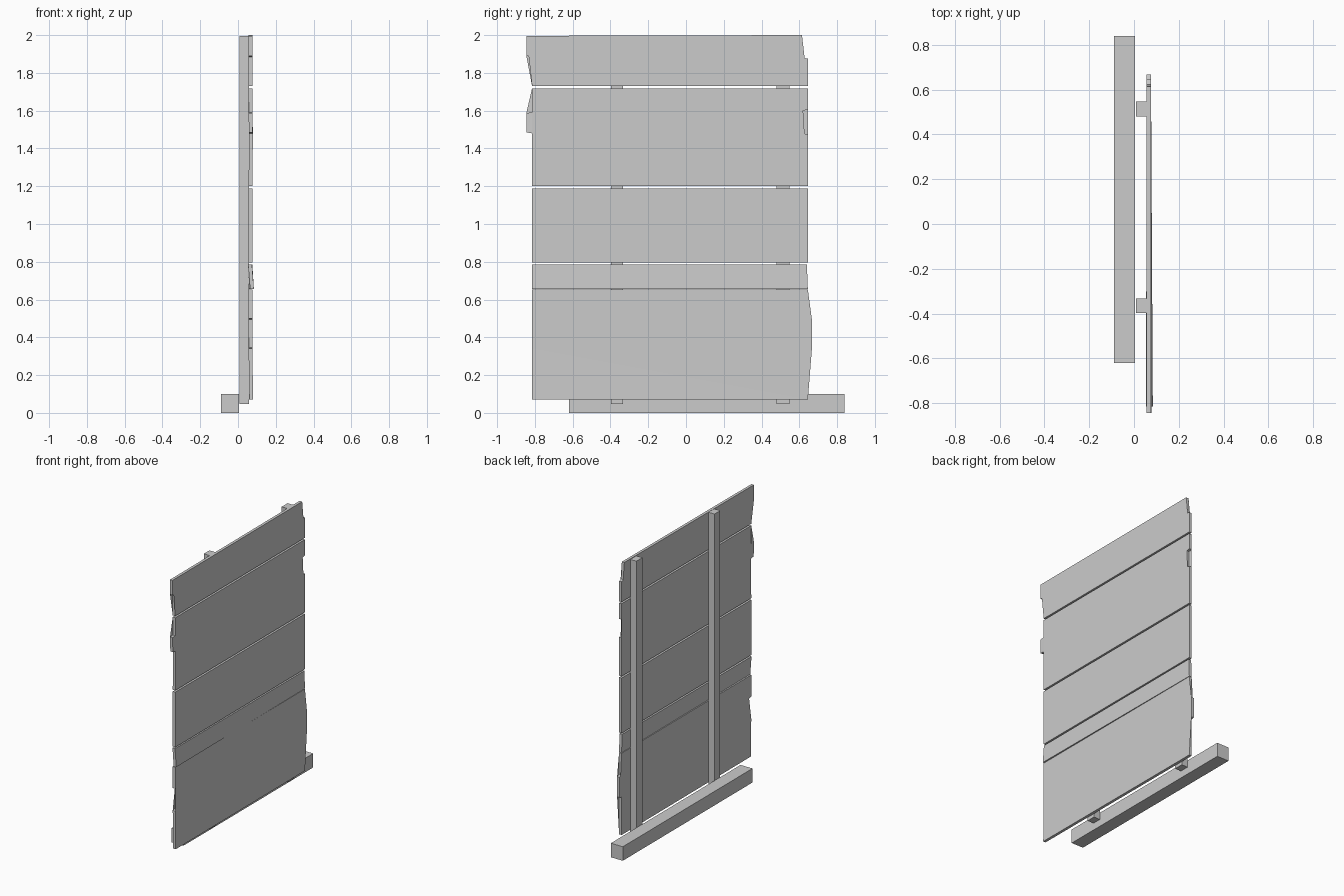
import bpy, bmesh


def make_object(name, bm):
    bmesh.ops.recalc_face_normals(bm, faces=bm.faces)
    mesh = bpy.data.meshes.new(name)
    bm.to_mesh(mesh)
    bm.free()
    obj = bpy.data.objects.new(name, mesh)
    bpy.context.collection.objects.link(obj)


def box(name, x, y, z):
    bm = bmesh.new()
    bmesh.ops.create_cube(bm, size=1)
    for v in bm.verts:
        v.co = [lo + (c + 0.5) * (hi - lo) for c, (lo, hi) in zip(v.co, (x, y, z))]
    make_object(name, bm)


def panel(name, left, right):
    """Board with stepped ends; each point is (y, z, outward warp in x)."""
    outline = left + right[::-1]
    bm = bmesh.new()
    back = [bm.verts.new((0.056 + w, y, z)) for y, z, w in outline]
    front = [bm.verts.new((0.076 + w, y, z)) for y, z, w in outline]
    bm.faces.new(back[::-1])
    bm.faces.new(front)
    n = len(outline)
    for i in range(n):
        j = (i + 1) % n
        bm.faces.new((back[i], back[j], front[j], front[i]))
    bmesh.ops.triangulate(bm, faces=[f for f in bm.faces if len(f.verts) > 4])
    make_object(name, bm)


# Ground beam behind the wall
box("ground_beam", (-0.09, 0.004), (-0.62, 0.84), (0, 0.10))

# Upright posts
box("post_left", (0.008, 0.057), (-0.397, -0.333), (0.047, 1.996))
box("post_right", (0.008, 0.057), (0.48, 0.547), (0.047, 1.996))

# Horizontal board panels, bottom to top, with staggered board ends
panel("bottom_panel",
      [(-0.815, 0.07, 0.004), (-0.815, 0.34, 0), (-0.79, 0.345, 0),
       (-0.79, 0.495, 0), (-0.815, 0.50, 0), (-0.815, 0.653, 0)],
      [(0.645, 0.07, 0), (0.645, 0.34, 0), (0.667, 0.345, 0),
       (0.667, 0.49, 0), (0.645, 0.495, 0), (0.645, 0.653, 0)])
panel("narrow_panel",
      [(-0.815, 0.656, 0.008), (-0.815, 0.785, -0.002)],
      [(0.645, 0.656, 0), (0.64, 0.785, 0)])
panel("middle_panel",
      [(-0.815, 0.795, 0), (-0.815, 1.188, 0)],
      [(0.645, 0.795, 0), (0.645, 1.188, 0)])
panel("upper_panel",
      [(-0.815, 1.20, 0), (-0.815, 1.48, 0.003), (-0.845, 1.485, 0.002),
       (-0.845, 1.588, 0), (-0.815, 1.59, 0), (-0.815, 1.718, 0)],
      [(0.645, 1.20, 0), (0.645, 1.475, 0), (0.617, 1.48, 0),
       (0.62, 1.60, 0), (0.645, 1.605, 0), (0.645, 1.718, 0)])
panel("top_panel",
      [(-0.815, 1.73, 0), (-0.815, 1.885, 0), (-0.845, 1.89, 0), (-0.845, 1.996, 0)],
      [(0.645, 1.73, 0), (0.645, 1.875, 0), (0.622, 1.88, 0), (0.614, 2.0, 0)])
